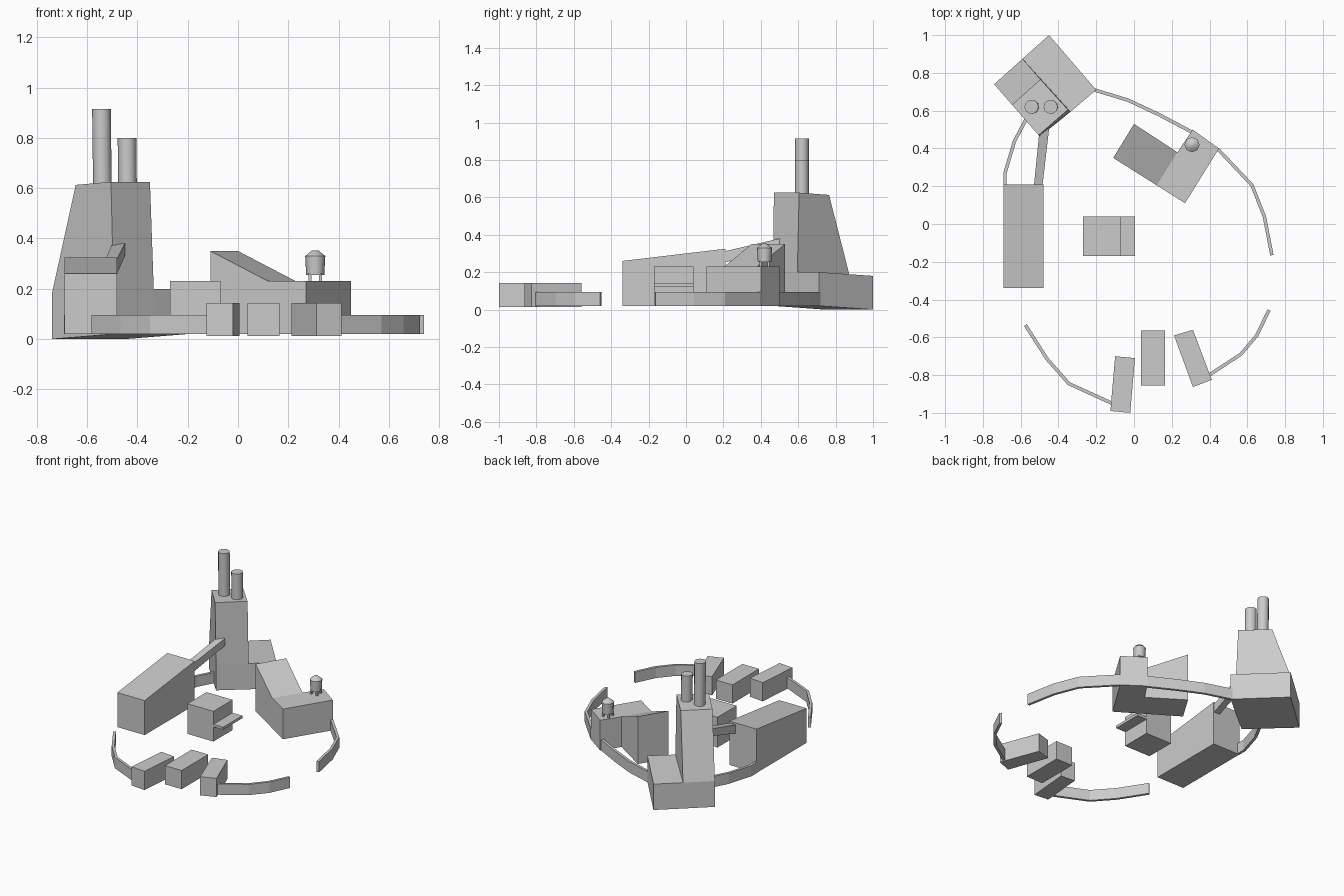
import bpy, bmesh, math
from mathutils import Vector

cube = bpy.data.objects.get("Cube")
if cube:
    bpy.data.objects.remove(cube)

grey = bpy.data.materials.new("plain grey")
grey.use_nodes = True
colour = (0.6, 0.6, 0.6, 1)
grey.diffuse_color = colour
grey.node_tree.nodes["Principled BSDF"].inputs["Base Color"].default_value = colour


def finish(name, bm):
    bmesh.ops.recalc_face_normals(bm, faces=bm.faces[:])
    mesh = bpy.data.meshes.new(name)
    bm.to_mesh(mesh)
    bm.free()
    mesh.materials.append(grey)
    obj = bpy.data.objects.new(name, mesh)
    bpy.context.collection.objects.link(obj)
    return obj


def prism(outline, low, high, split=None):
    """Solid over an outline; low and high are heights, or functions of the point."""
    def at(h, p):
        return h(p) if callable(h) else h
    bm = bmesh.new()
    bottom = [bm.verts.new((*p, at(low, p))) for p in outline]
    top = [bm.verts.new((*p, at(high, p))) for p in outline]
    bm.faces.new(bottom[::-1])
    cap = bm.faces.new(top)
    for i in range(len(outline)):
        j = (i + 1) % len(outline)
        bm.faces.new((bottom[i], bottom[j], top[j], top[i]))
    if split:
        bmesh.ops.connect_verts(bm, verts=[top[i] for i in split])
    return bm, top


def box(x0, x1, y0, y1):
    return [(x0, y0), (x1, y0), (x1, y1), (x0, y1)]


def turned(name, base, lean, profile, sides):
    """Lathed part from (radius, height) pairs, sheared sideways by lean in x."""
    bm = bmesh.new()
    rings = []
    for r, z in profile:
        rings.append([bm.verts.new((base[0] + lean * z + r * math.cos(math.tau * i / sides),
                                    base[1] + r * math.sin(math.tau * i / sides),
                                    base[2] + z)) for i in range(sides)])
    for a, b in zip(rings, rings[1:]):
        for i in range(sides):
            j = (i + 1) % sides
            bm.faces.new((a[i], a[j], b[j], b[i]))
    bm.faces.new(rings[0][::-1])
    bm.faces.new(rings[-1])
    obj = finish(name, bm)
    bpy.ops.object.select_all(action='DESELECT')
    obj.select_set(True)
    bpy.context.view_layer.objects.active = obj
    bpy.ops.object.shade_smooth_by_angle(angle=math.radians(50))


def wall(name, path, half=0.009):
    """Thin mitred wall following a path."""
    pts = [Vector(p) for p in path]
    left, right = [], []
    for i, p in enumerate(pts):
        steps = [(b - a).normalized() for a, b in zip(pts, pts[1:])][max(i - 1, 0):i + 1]
        d = sum(steps, Vector((0, 0))).normalized()
        n = Vector((-d.y, d.x)) * half
        left.append(tuple(p + n))
        right.append(tuple(p - n))
    finish(name, prism(right + left[::-1], 0.02, 0.095)[0])


# Tower: leaning base block with the tall half drawn up from its top
base_outline = [(-0.74, 0.74), (-0.495, 0.465), (-0.335, 0.595),
                (-0.2, 0.71), (-0.45, 1.0), (-0.59, 0.875)]


def tilt(p):
    return 0.02 - 0.02 * min(1, max(0, (0.08 + (p[1] - p[0] * 0.84 - 0.96)) / 0.41 * 0.85))


bm, top = prism(base_outline, tilt, lambda p: 0.18 + tilt(p), split=(2, 5))
tall = next(f for f in bm.faces if top[0] in f.verts and top[1] in f.verts
            and top[2] in f.verts)
tall = bmesh.ops.extrude_discrete_faces(bm, faces=[tall])["faces"][0]
summit = {0: (-0.645, 0.63, 0.613), 1: (-0.505, 0.47, 0.625),
          2: (-0.35, 0.605, 0.625), 5: (-0.495, 0.765, 0.613)}
for v in tall.verts:
    k = min(summit, key=lambda i: (Vector(base_outline[i]) - v.co.xy).length)
    v.co = summit[k]
finish("tower", bm)
turned("tall_chimney", (-0.539, 0.62, 0.6), -0.012, [(0.037, 0), (0.037, 0.315)], 12)
turned("short_chimney", (-0.439, 0.62, 0.6), -0.012, [(0.037, 0), (0.037, 0.2)], 12)

# Long shed with a sloping roof
finish("long_shed", prism(box(-0.69, -0.48, -0.34, 0.21), 0.02,
                          lambda p: 0.26 if p[1] < 0 else 0.325)[0])

# Sloping conveyor from the shed up to the tower
chute = [(-0.53, 0.2), (-0.485, 0.2), (-0.45, 0.5), (-0.5, 0.5)]
finish("conveyor", prism(chute, lambda p: 0.25 if p[1] < 0.3 else 0.33,
                         lambda p: 0.31 if p[1] < 0.3 else 0.38)[0])

# Angled hall: a ramped wing and a flat wing in one solid
hall = [(-0.11, 0.35), (0.12, 0.205), (0.27, 0.11), (0.45, 0.4),
        (0.31, 0.5), (0.23, 0.38), (0.0, 0.53)]
finish("angled_hall", prism(hall, 0.02, lambda p: 0.35 if p[0] < 0.05 else 0.23,
                            split=(1, 5))[0])

# Water tank on legs
tank = Vector((0.307, 0.42, 0.255))
turned("water_tank", tank, 0, [(0.036, 0), (0.04, 0.075), (0.012, 0.098)], 8)
for i in range(4):
    a = math.radians(45 + 90 * i)
    x, y = tank.x + 0.03 * math.cos(a), tank.y + 0.03 * math.sin(a)
    finish(f"tank_leg_{i + 1}", prism(box(x - 0.006, x + 0.006, y - 0.006, y + 0.006),
                                      0.22, 0.26)[0])

# Central hut with a side shelf
finish("hut", prism(box(-0.27, -0.07, -0.17, 0.04), 0.02, 0.23)[0])
finish("hut_shelf", prism(box(-0.07, 0.005, -0.17, 0.04), 0.122, 0.14)[0])

# Gate blocks
gates = {"gate_right": [(-0.125, -0.99), (-0.02, -1.0), (0.005, -0.71), (-0.1, -0.7)],
         "gate_middle": box(0.037, 0.165, -0.855, -0.563),
         "gate_left": [(0.312, -0.863), (0.412, -0.825), (0.312, -0.56), (0.212, -0.59)]}
for name, outline in gates.items():
    finish(name, prism(outline, 0.013, 0.143)[0])

# Boundary walls
wall("front_right_wall", [(-0.575, -0.535), (-0.46, -0.715), (-0.345, -0.845), (-0.115, -0.95)])
wall("front_left_wall", [(0.4, -0.798), (0.565, -0.69), (0.65, -0.59), (0.715, -0.455)])
wall("back_left_wall", [(0.73, -0.165), (0.69, 0.04), (0.625, 0.205), (0.45, 0.39),
                        (0.3, 0.49), (0.13, 0.58), (-0.03, 0.655), (-0.21, 0.71)])
wall("back_right_wall", [(-0.683, 0.2), (-0.683, 0.27), (-0.632, 0.44), (-0.56, 0.575)])
